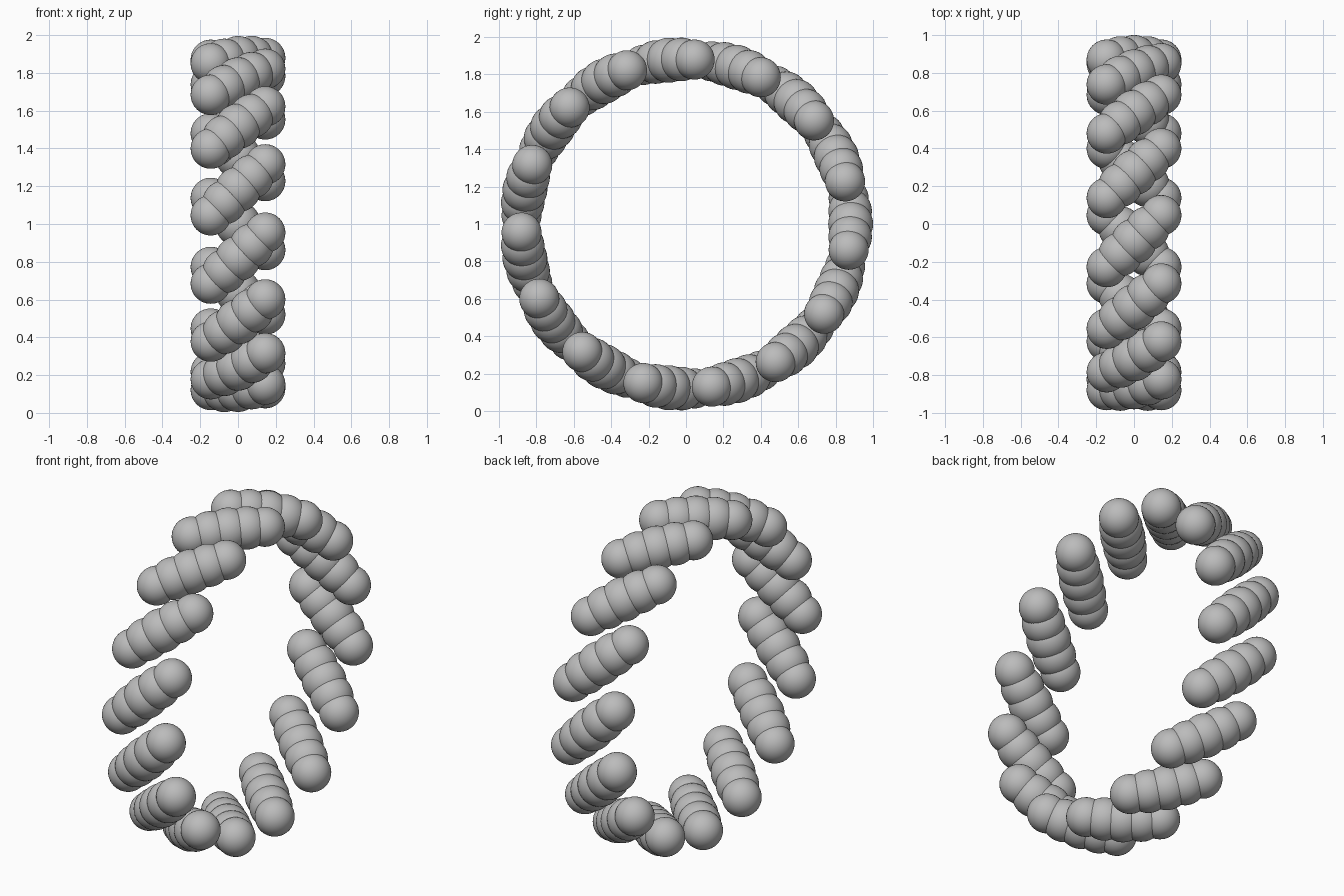
import bpy, bmesh, math
from mathutils import Matrix, Vector

if "Cube" in bpy.data.objects:
    bpy.data.objects.remove(bpy.data.objects["Cube"])

RING, HALF_W = 0.88, 0.144          # ring radius, half width in x
END_R, BULGE = 0.107, 0.013         # end ball radius, extra radius mid-strand
STRANDS, BALLS = 15, 5
HALF_ANGLE = math.radians(9)        # each strand sweeps 18 degrees of the ring

grey = bpy.data.materials.new("grey")
grey.diffuse_color = (0.5, 0.5, 0.5, 1)
grey.use_nodes = True
grey.node_tree.nodes["Principled BSDF"].inputs["Base Color"].default_value = grey.diffuse_color

# one slanted strand of overlapping balls, thicker in the middle
bm = bmesh.new()
for k in range(BALLS):
    t = k / (BALLS - 1)
    s = 2 * t - 1
    a = s * HALF_ANGLE
    pos = Vector((-HALF_W * s, RING * math.cos(a), RING * math.sin(a)))
    bmesh.ops.create_uvsphere(bm, u_segments=40, v_segments=20,
                              radius=END_R + BULGE * math.sin(math.pi * t),
                              matrix=Matrix.Translation(pos))
for f in bm.faces:
    f.smooth = True
mesh = bpy.data.meshes.new("ball_strand")
bm.to_mesh(mesh)
bm.free()
mesh.materials.append(grey)

# repeat the strand around the upright ring
for i in range(STRANDS):
    ob = bpy.data.objects.new(f"ball_strand_{i + 1}", mesh)
    ob.location = (0, 0, 1)
    ob.rotation_euler = (i * 2 * math.pi / STRANDS, 0, 0)
    bpy.context.collection.objects.link(ob)
